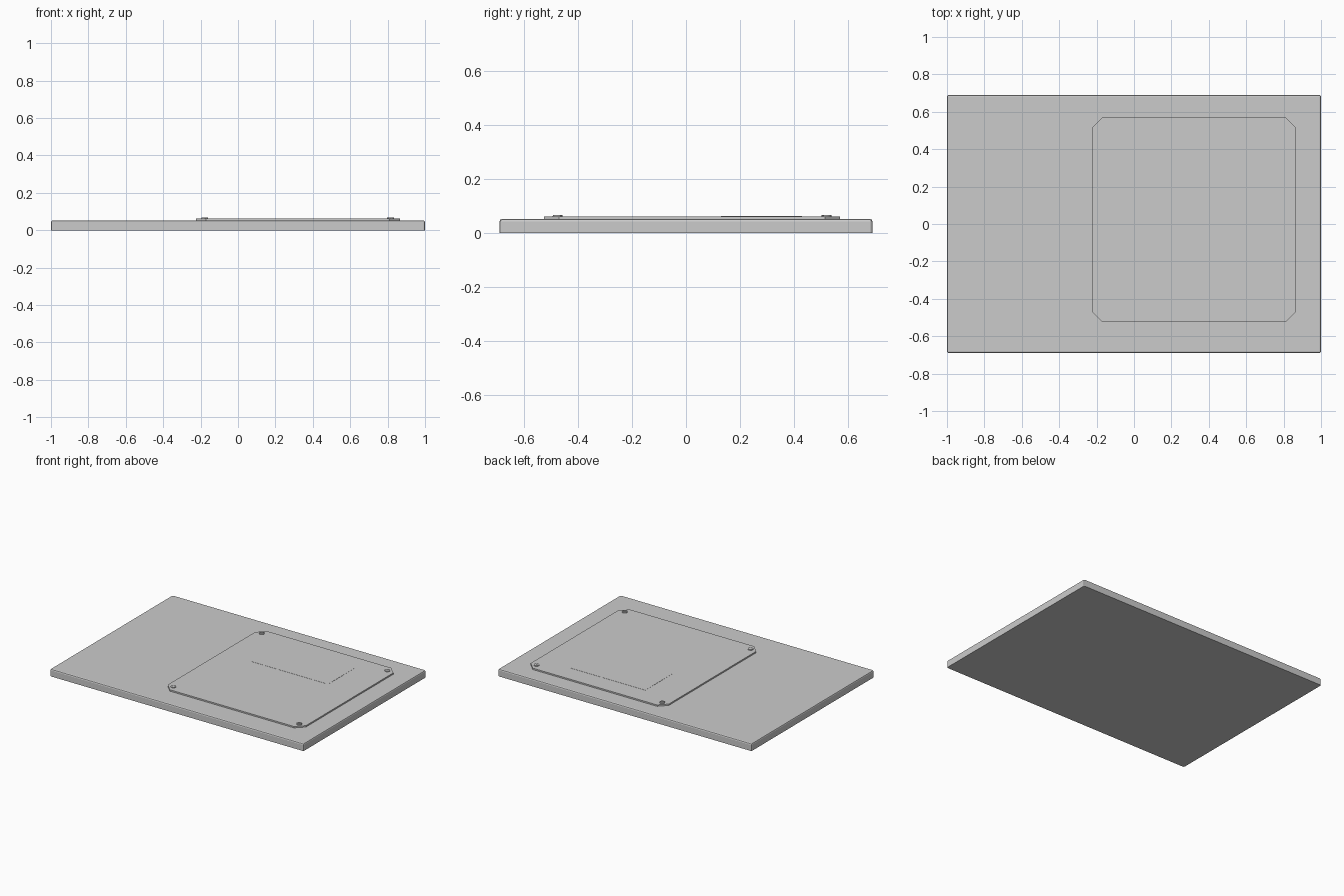
import bpy, bmesh, math
from mathutils import Matrix

if "Cube" in bpy.data.objects:
    bpy.data.objects.remove(bpy.data.objects["Cube"])


def finish(bm, name):
    bmesh.ops.recalc_face_normals(bm, faces=bm.faces)
    me = bpy.data.meshes.new(name)
    bm.to_mesh(me)
    bm.free()
    ob = bpy.data.objects.new(name, me)
    bpy.context.collection.objects.link(ob)
    return ob


def prism(name, points, z0, z1):
    bm = bmesh.new()
    face = bm.faces.new([bm.verts.new((x, y, z0)) for x, y in points])
    top = bmesh.ops.extrude_face_region(bm, geom=[face])["geom"]
    for v in top:
        if isinstance(v, bmesh.types.BMVert):
            v.co.z = z1
    if not face.is_valid or not any(f.normal is not None and all(abs(v.co.z - z0) < 1e-7 for v in f.verts) for f in bm.faces):
        bm.faces.new([v for v in bm.verts if abs(v.co.z - z0) < 1e-7])
    return finish(bm, name)


def rect(x0, x1, y0, y1):
    return [(x0, y0), (x1, y0), (x1, y1), (x0, y1)]


# Base slab: bevelled on the top and vertical edges, sharp underneath
bm = bmesh.new()
bmesh.ops.create_cube(bm, size=1, matrix=Matrix.Translation((0, 0, 0.026)) @ Matrix.Diagonal((2, 1.38, 0.052, 1)))
edges = [e for e in bm.edges if any(v.co.z > 0.04 for v in e.verts)]
bmesh.ops.bevel(bm, geom=edges, offset=0.009, segments=2, profile=0.5, affect='EDGES')
finish(bm, "base_slab")

# Cover plate with clipped corners
x0, x1, y0, y1, c = -0.225, 0.865, -0.525, 0.57, 0.055
prism("cover_plate", [(x0 + c, y0), (x1 - c, y0), (x1, y0 + c), (x1, y1 - c),
                      (x1 - c, y1), (x0 + c, y1), (x0, y1 - c), (x0, y0 + c)], 0.051, 0.062)

# Thin blank label panel
prism("label_panel", rect(0.02, 0.62, 0.13, 0.43), 0.0615, 0.063)

# Slotted corner screws: two half heads over a disc leave the slot open
n, r, gap = 12, 0.018, 0.003
start = math.asin(gap / r)
half = [(r * math.cos(start + (math.pi - 2 * start) * i / n),
         r * math.sin(start + (math.pi - 2 * start) * i / n)) for i in range(n + 1)]
disc = [(r * math.cos(2 * math.pi * i / 24), r * math.sin(2 * math.pi * i / 24)) for i in range(24)]
for sx, x in (("left", -0.177), ("right", 0.815)):
    for sy, y in (("front", -0.475), ("back", 0.52)):
        angle = math.radians(45 if (sx == "left") == (sy == "back") else -45)
        spot = Matrix.Translation((x, y, 0)) @ Matrix.Rotation(angle, 4, 'Z')
        parts = [("screw_seat", disc, 0.061, 0.064), ("screw_half_a", half, 0.064, 0.067),
                 ("screw_half_b", [(-a, -b) for a, b in half], 0.064, 0.067)]
        for name, pts, za, zb in parts:
            prism(f"{name}_{sy}_{sx}", pts, za, zb).data.transform(spot)
